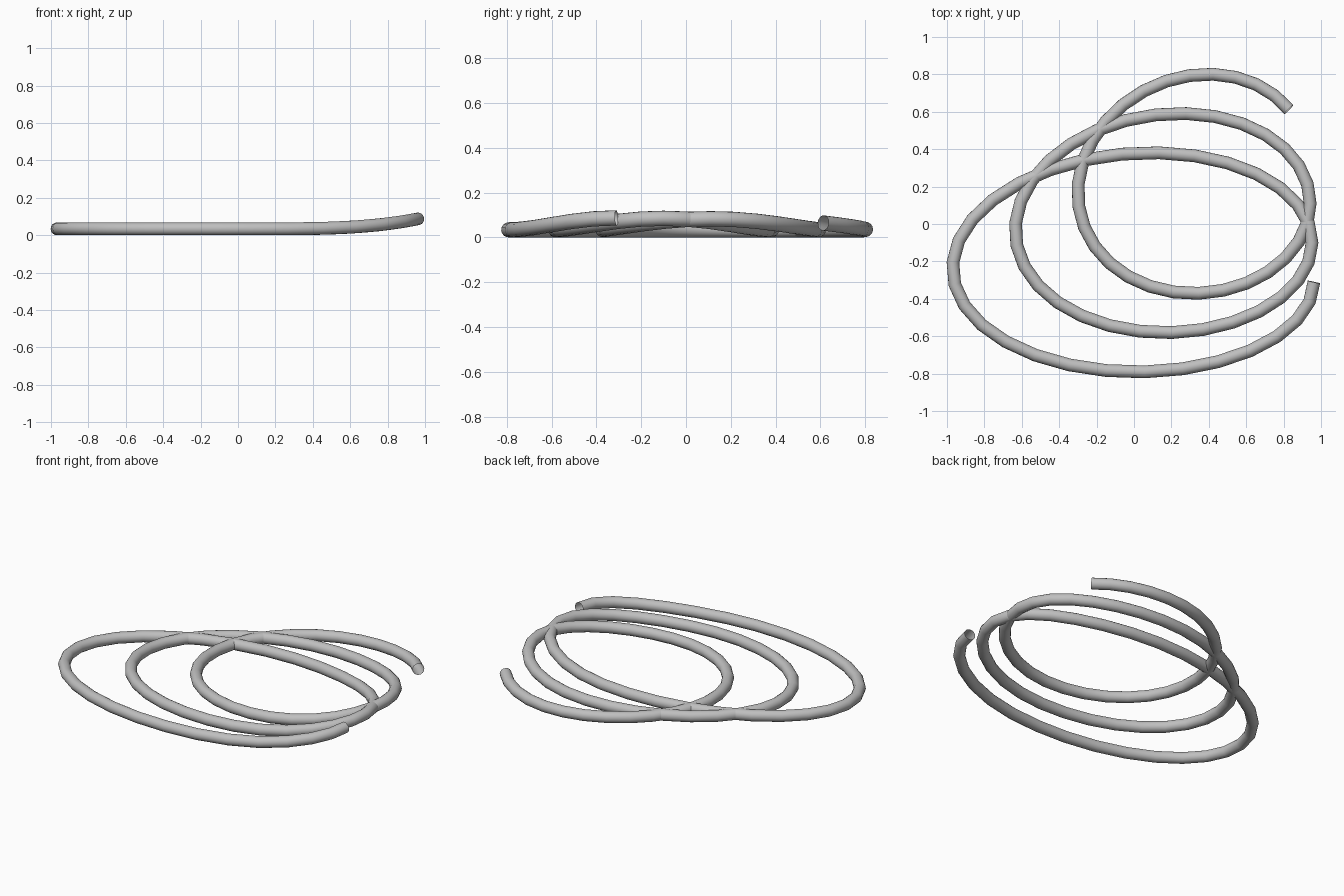
import bpy
from math import sin, cos, radians

cube = bpy.data.objects.get("Cube")
if cube:
    bpy.data.objects.remove(cube, do_unlink=True)

grey = bpy.data.materials.new("plain grey")
grey.use_nodes = True
colour = (0.52, 0.52, 0.52, 1)
grey.diffuse_color = colour
grey.node_tree.nodes["Principled BSDF"].inputs["Base Color"].default_value = colour

RADIUS = 0.034
START, END, STEP = 36, 1080, 12


def coil_point(deg):
    """Centre line: a drifting ellipse that widens with every turn."""
    turn = deg / 360 - 1.5
    x = 0.157 - 0.1625 * turn + (0.79 + 0.1725 * turn) * cos(radians(deg))
    y = 0.005 - 0.21 * turn + 0.5325 * sin(radians(deg))
    rise = max(0, (x - 0.1) / 0.86)
    return x, y, RADIUS + 0.053 * rise ** 3.3


# Coiled tube, open at both ends
path = bpy.data.curves.new("coil_path", "CURVE")
path.dimensions = "3D"
path.bevel_depth = RADIUS
path.bevel_resolution = 6
path.use_fill_caps = False
spline = path.splines.new("POLY")
points = [coil_point(d) for d in range(START, END + 1, STEP)]
spline.points.add(len(points) - 1)
for p, co in zip(spline.points, points):
    p.co = (*co, 1)
spline.use_smooth = True
path.materials.append(grey)

coil = bpy.data.objects.new("coiled_tube", path)
bpy.context.collection.objects.link(coil)

# Turn the swept curve into a smooth mesh
bpy.ops.object.select_all(action="DESELECT")
coil.select_set(True)
bpy.context.view_layer.objects.active = coil
bpy.ops.object.convert(target="MESH")
bpy.ops.object.shade_smooth_by_angle(angle=radians(40))
